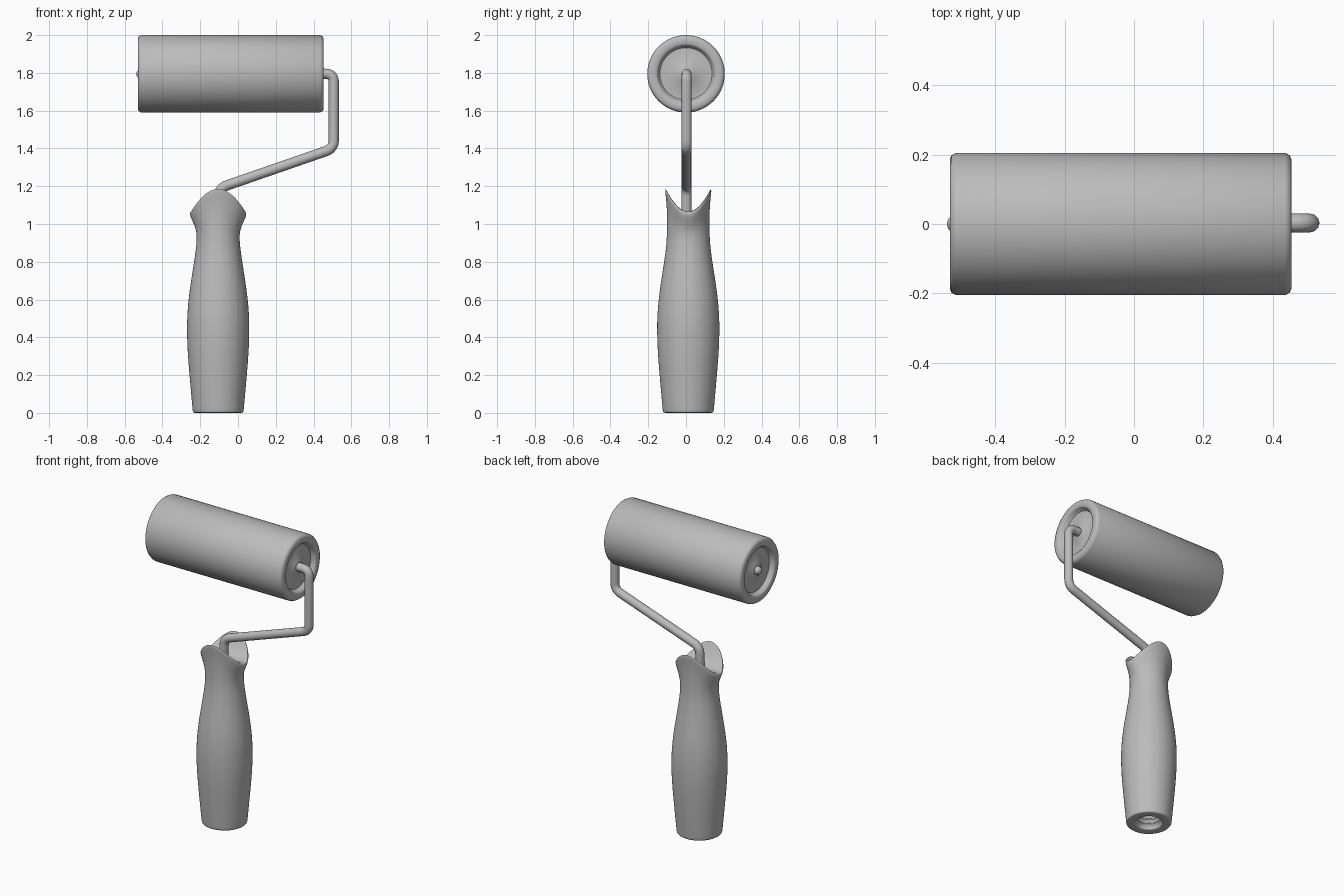
import bpy, bmesh
from math import sin, cos, pi, radians
from mathutils import Vector

if "Cube" in bpy.data.objects:
    bpy.data.objects.remove(bpy.data.objects["Cube"])

grey = bpy.data.materials.new("mid grey")
grey.use_nodes = True
grey.diffuse_color = (0.5, 0.5, 0.5, 1)
grey.node_tree.nodes["Principled BSDF"].inputs["Base Color"].default_value = (0.5, 0.5, 0.5, 1)


def finish(name, mesh, angle=40):
    obj = bpy.data.objects.new(name, mesh)
    bpy.context.collection.objects.link(obj)
    mesh.materials.clear()
    mesh.materials.append(grey)
    bpy.ops.object.select_all(action="DESELECT")
    obj.select_set(True)
    bpy.context.view_layer.objects.active = obj
    bpy.ops.object.shade_smooth_by_angle(angle=radians(angle))
    return obj


def skin(name, rows, point, segments=48, angle=40):
    """Join rings of points, closing both ends with a face."""
    bm = bmesh.new()
    rings = [[bm.verts.new(point(row, 2 * pi * i / segments)) for i in range(segments)]
             for row in rows]
    for a, b in zip(rings, rings[1:]):
        for i in range(segments):
            j = (i + 1) % segments
            bm.faces.new((a[i], a[j], b[j], b[i]))
    bm.faces.new(rings[0])
    bm.faces.new(rings[-1])
    bmesh.ops.recalc_face_normals(bm, faces=bm.faces)
    mesh = bpy.data.meshes.new(name)
    bm.to_mesh(mesh)
    bm.free()
    return finish(name, mesh, angle)


# Roller sleeve with rounded rims, sunken end caps and raised hubs
AXIS_Z = 1.795
LEFT, RIGHT = -0.53, 0.453
end = [(0.022, 0.0), (0.022, 0.045), (0.03, 0.055), (0.03, 0.138), (0.022, 0.146),
       (0.006, 0.15), (0.0, 0.158), (0.0, 0.187), (0.005, 0.198), (0.018, 0.205)]
roller = [(LEFT + d, max(r, 0.005)) for d, r in end]
roller += [(RIGHT - d, max(r, 0.005)) for d, r in reversed(end)]


def around_x(row, t):
    return row[0], row[1] * cos(t), AXIS_Z + row[1] * sin(t)


skin("roller", roller, around_x, 64)

# Rounded axle tip on the far end
tip = [(-0.512 - 0.026 * sin(a * pi / 16), 0.026 * cos(a * pi / 16) + 0.0005) for a in range(9)]
skin("axle_tip", [(-0.48, 0.026)] + tip, around_x, 24)

# Handle: threaded socket, swelling grip, flared collar and saddle-shaped top
CX, CY, NECK, RIM = -0.105, 0.012, 0.92, 1.065
rows = [(0.16, 0.01, 0.01), (0.16, 0.05, 0.05)]
for k in range(5):
    z = 0.15 - 0.03 * k
    rows += [(z, 0.058, 0.058), (z - 0.012, 0.075, 0.075), (z - 0.018, 0.075, 0.075)]
rows += [(0.012, 0.075, 0.075), (0.001, 0.08, 0.08), (0, 0.085, 0.085), (0, 0.13, 0.13),
         (0.003, 0.134, 0.134), (0.02, 0.136, 0.136), (0.1, 0.143, 0.143),
         (0.2, 0.152, 0.152), (0.32, 0.162, 0.162), (0.43, 0.166, 0.166),
         (0.53, 0.164, 0.164), (0.63, 0.154, 0.154), (0.73, 0.139, 0.139),
         (0.83, 0.123, 0.123), (0.9, 0.114, 0.115), (0.95, 0.113, 0.112),
         (0.985, 0.122, 0.112), (1.02, 0.139, 0.115), (1.045, 0.149, 0.12),
         (1.058, 0.149, 0.123), (1.065, 0.144, 0.121)]


def handle_point(row, t):
    z, rx, ry = row
    lift = 0.125 * sin(t) ** 2
    if z > NECK:
        z += lift * (z - NECK) / (RIM - NECK)
    return CX + rx * cos(t), CY + ry * sin(t), z


def top_point(row, t):
    if len(row) == 3:
        return handle_point(row, t)
    s = row[0]
    return CX + 0.144 * s * cos(t), CY + 0.121 * s * sin(t), RIM + 0.125 * (s * sin(t)) ** 2


saddle = [(s,) for s in (0.94, 0.8, 0.6, 0.4, 0.2, 0.02)]
handle = skin("handle", rows + saddle, top_point, 48, 60)
smooth = handle.modifiers.new("Smooth", "SUBSURF")
smooth.levels = smooth.render_levels = 1

# Bent wire frame from the roller axle down into the handle
corners = [Vector(p) for p in ((0.40, 0.003, 1.795), (0.507, 0.003, 1.795),
                               (0.507, 0.003, 1.4), (-0.1, 0.003, 1.19), (-0.106, 0.003, 1.0))]
path = [corners[0]]
for a, b, c in zip(corners, corners[1:], corners[2:]):
    p = b + (a - b).normalized() * 0.045
    q = b + (c - b).normalized() * 0.045
    for k in range(9):
        u = k / 8
        path.append(p * (1 - u) ** 2 + b * 2 * u * (1 - u) + q * u ** 2)
path.append(corners[-1])
curve = bpy.data.curves.new("wire_path", "CURVE")
curve.dimensions = "3D"
curve.bevel_depth = 0.027
curve.bevel_resolution = 4
curve.use_fill_caps = True
spline = curve.splines.new("POLY")
spline.points.add(len(path) - 1)
for pt, co in zip(spline.points, path):
    pt.co = (*co, 1)
helper = bpy.data.objects.new("wire_path", curve)
bpy.context.collection.objects.link(helper)
bpy.context.view_layer.update()
wire_mesh = bpy.data.meshes.new_from_object(helper.evaluated_get(bpy.context.evaluated_depsgraph_get()))
bpy.data.objects.remove(helper)
finish("wire_frame", wire_mesh)
